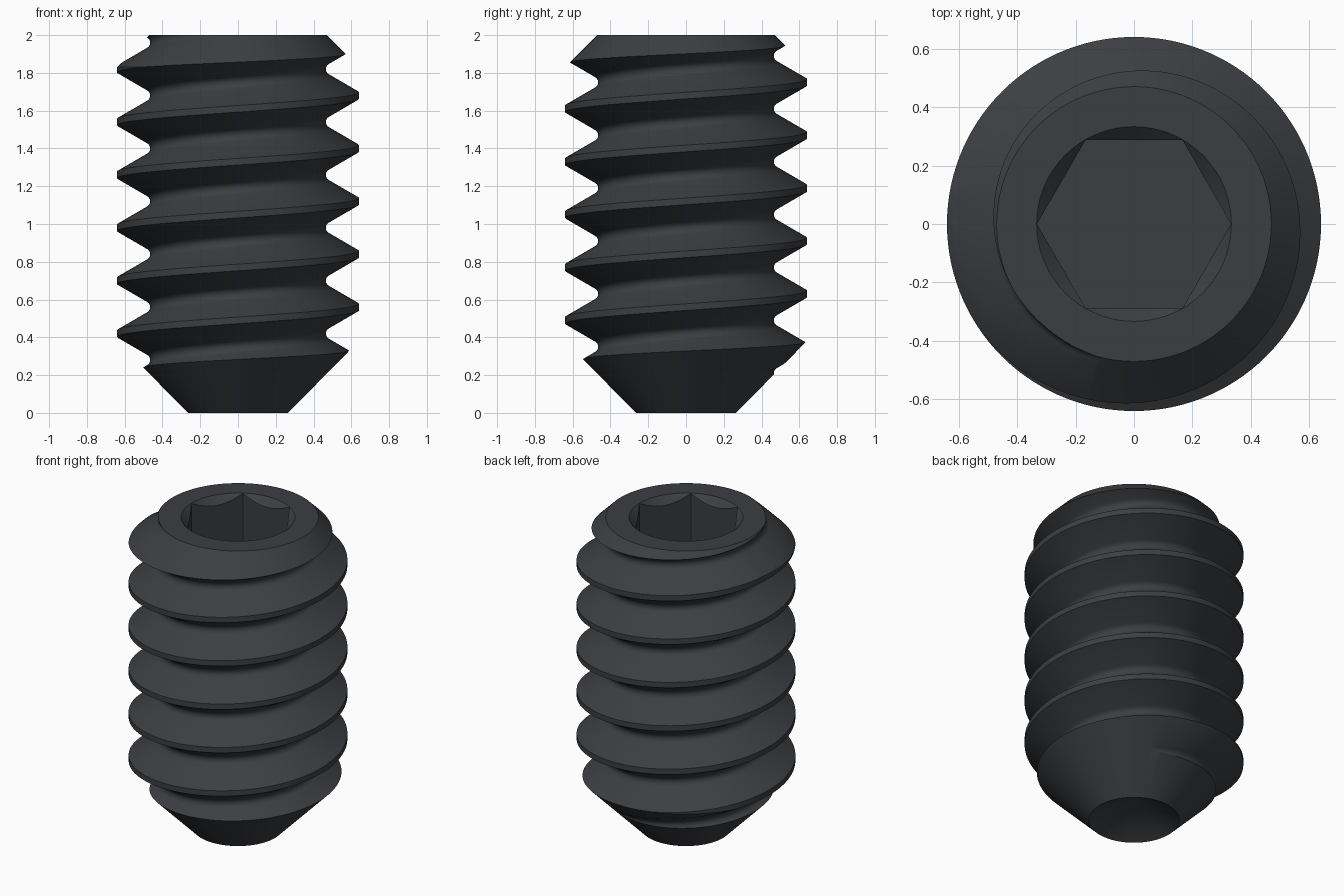
import bpy, bmesh
from math import pi, sin, cos, radians

if "Cube" in bpy.data.objects:
    bpy.data.objects.remove(bpy.data.objects["Cube"])

SEG = 120
PITCH, R_MAX, R_ROOT, CREST = 0.28, 0.64, 0.465, 0.0175
FILLET = 0.0373


def make_object(name, verts, faces):
    mesh = bpy.data.meshes.new(name)
    mesh.from_pydata(verts, [], faces)
    bm = bmesh.new()
    bm.from_mesh(mesh)
    bmesh.ops.recalc_face_normals(bm, faces=bm.faces)
    bm.to_mesh(mesh)
    bm.free()
    obj = bpy.data.objects.new(name, mesh)
    bpy.context.collection.objects.link(obj)
    return obj


def lathe(name, profile):
    """Revolve (r, z) points; the first and last lie on the axis."""
    inner = profile[1:-1]
    n = len(inner)
    verts = [(r * cos(2 * pi * j / SEG), r * sin(2 * pi * j / SEG), z)
             for j in range(SEG) for r, z in inner]
    verts += [(0, 0, profile[0][1]), (0, 0, profile[-1][1])]
    lo, hi = n * SEG, n * SEG + 1
    faces = []
    for j in range(SEG):
        a, b = j * n, (j + 1) % SEG * n
        faces += [(a + i, b + i, b + i + 1, a + i + 1) for i in range(n - 1)]
        faces += [(lo, b, a), (hi, a + n - 1, b + n - 1)]
    return make_object(name, verts, faces)


def thread(name, z0, turns):
    """Closed helical rod: thread profile repeated up z, sheared one pitch per turn."""
    tooth = [(R_MAX, -CREST), (R_MAX, CREST)]
    for deg in (-60, -40, -20, 0, 20, 40, 60):
        a = radians(deg)
        tooth.append((R_ROOT + FILLET * (1 - cos(a)), PITCH / 2 + FILLET * sin(a)))
    p = len(tooth)
    column = [(r, z0 + k * PITCH + z) for k in range(turns) for r, z in tooth]
    # column 0 carries one extra turn so the last column can wrap onto it
    first = column + [(r, z0 + turns * PITCH + z) for r, z in tooth]
    n, n0 = len(column), len(first)
    verts = [(r, 0, z) for r, z in first]
    for j in range(1, SEG):
        t = 2 * pi * j / SEG
        verts += [(r * cos(t), r * sin(t), z + PITCH * j / SEG) for r, z in column]

    def vid(j, i):
        if j == 0:
            return i
        if j == SEG:
            return i + p
        return n0 + (j - 1) * n + i

    faces = [(vid(j, i), vid(j + 1, i), vid(j + 1, i + 1), vid(j, i + 1))
             for j in range(SEG) for i in range(n - 1)]
    # end caps as fans
    for i, z in ((0, z0), (n - 1, z0 + turns * PITCH)):
        centre = len(verts)
        verts.append((0, 0, z))
        loop = [vid(j, i) for j in range(SEG + 1)]
        loop += [i + p - s for s in range(1, p + 1)]
        faces += [(centre, loop[k], loop[k + 1]) for k in range(len(loop) - 1)]
    return make_object(name, verts, faces)


def boolean(obj, cutter, operation):
    mod = obj.modifiers.new("cut", 'BOOLEAN')
    mod.operation, mod.solver, mod.object = operation, 'EXACT', cutter
    bpy.context.view_layer.objects.active = obj
    bpy.ops.object.modifier_apply(modifier=mod.name)
    bpy.data.objects.remove(cutter)


# threaded body
screw = thread("set_screw", 0.56 - 4 * PITCH, 11)

# envelope: cup point, lower cone, top chamfer, socket countersink
envelope = lathe("envelope", [(0, 0.15), (0.265, 0), (0.9, 0.645), (0.9, 1.57),
                              (0.47, 2), (0.333, 2), (0.283, 1.95), (0, 1.95)])
boolean(screw, envelope, 'INTERSECT')

# hexagonal drive socket
bpy.ops.mesh.primitive_cylinder_add(vertices=6, radius=0.332, depth=0.66,
                                    location=(0, 0, 1.77), rotation=(0, 0, pi / 6))
boolean(screw, bpy.context.object, 'DIFFERENCE')

# smooth shading and dark steel finish
bpy.ops.object.select_all(action='DESELECT')
screw.select_set(True)
bpy.context.view_layer.objects.active = screw
bpy.ops.object.shade_smooth_by_angle(angle=radians(28))
steel = bpy.data.materials.new("black_steel")
steel.diffuse_color = (0.045, 0.048, 0.053, 1)
steel.use_nodes = True
steel.node_tree.nodes["Principled BSDF"].inputs["Base Color"].default_value = steel.diffuse_color
screw.data.materials.clear()
screw.data.materials.append(steel)
